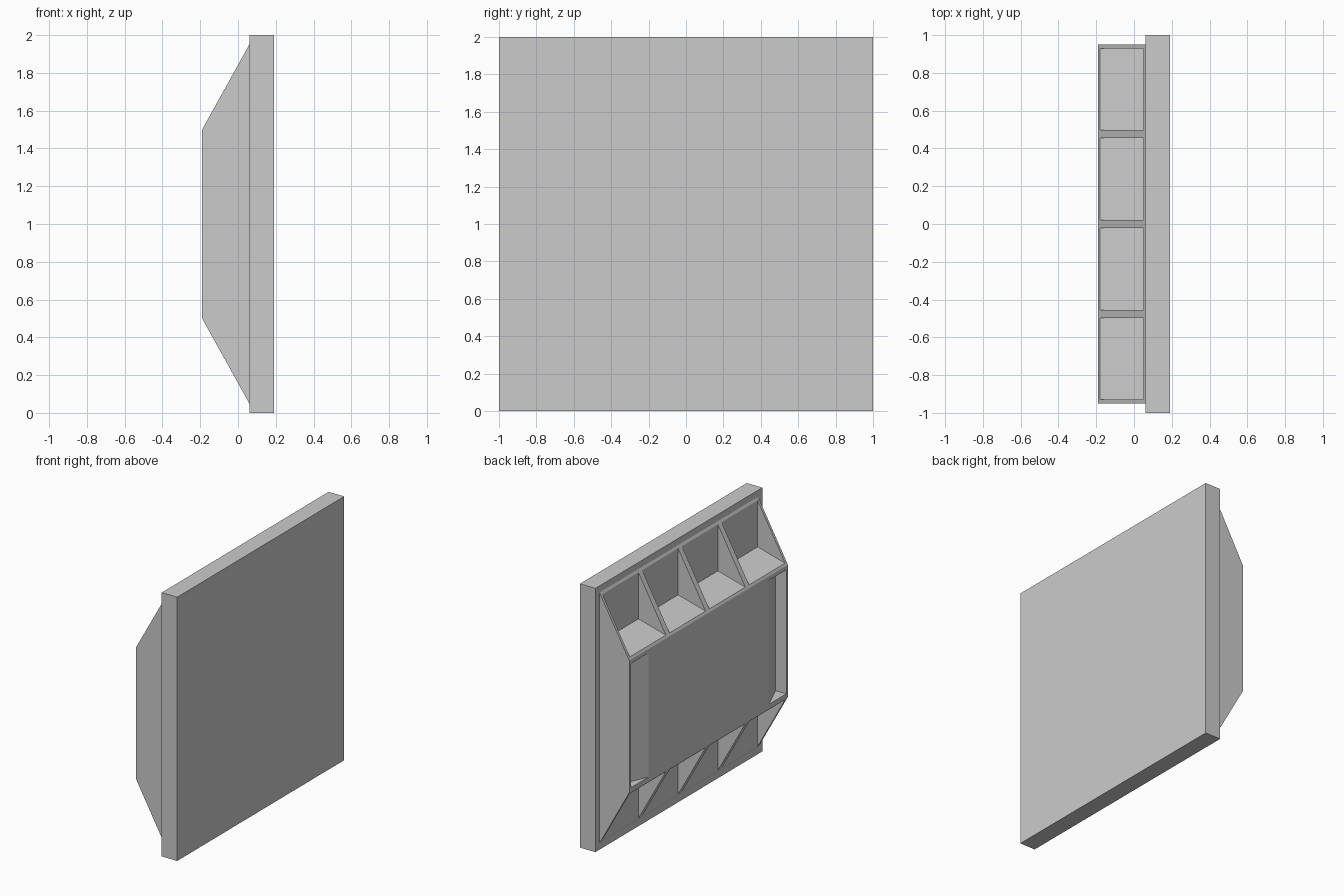
import bpy
import bmesh

if "Cube" in bpy.data.objects:
    bpy.data.objects.remove(bpy.data.objects["Cube"])


def prism(name, profile, place, lo, hi):
    """Extrude a 2D profile between lo and hi; place maps (a, b, depth) to xyz."""
    bm = bmesh.new()
    face = bm.faces.new([bm.verts.new(place(a, b, lo)) for a, b in profile])
    top = bmesh.ops.extrude_face_region(bm, geom=[face])["geom"]
    for v in top:
        if isinstance(v, bmesh.types.BMVert):
            i = min(range(len(profile)),
                    key=lambda k: (v.co - Vec(place(*profile[k], lo))).length)
            v.co = place(*profile[i], hi)
    bmesh.ops.recalc_face_normals(bm, faces=bm.faces)
    mesh = bpy.data.meshes.new(name)
    bm.to_mesh(mesh)
    bm.free()
    obj = bpy.data.objects.new(name, mesh)
    bpy.context.collection.objects.link(obj)
    return obj


from mathutils import Vector as Vec


def along_y(x, z, y):
    return (x, y, z)


def along_z(x, y, z):
    return (x, y, z)


# Main flat slab
prism("front_slab", [(0.06, 0), (0.19, 0), (0.19, 2), (0.06, 2)], along_y, -1, 1)

# Trapezoid end plates
side = [(0.06, 0.05), (0.06, 1.95), (-0.19, 1.5), (-0.19, 0.5)]
for s in (-1, 1):
    prism("end_plate", side, along_y, s * 0.93, s * 0.95)

# Rear panel with chamfered ends, leaving a wedge recess beside each end plate
panel = [(0.06, -0.93), (-0.10, -0.93), (-0.19, -0.72),
         (-0.19, 0.72), (-0.10, 0.93), (0.06, 0.93)]
prism("rear_panel", panel, along_z, 0.53, 1.47)

# Pocket trays and dividing ribs, upper and mirrored lower
tray = [(-0.19, 1.47), (0.06, 1.47), (0.06, 1.95), (0.05, 1.932),
        (0.05, 1.58), (-0.18, 1.518), (-0.19, 1.5)]
rib = [(0.05, 1.932), (0.05, 1.58), (-0.18, 1.518)]
for label, flip in (("upper", False), ("lower", True)):
    def m(pts):
        return [(x, 2 - z if flip else z) for x, z in pts]
    prism(label + "_pocket_tray", m(tray), along_y, -0.93, 0.93)
    for y in (-0.476, 0, 0.476):
        prism(label + "_rib", m(rib), along_y, y - 0.022, y + 0.022)
